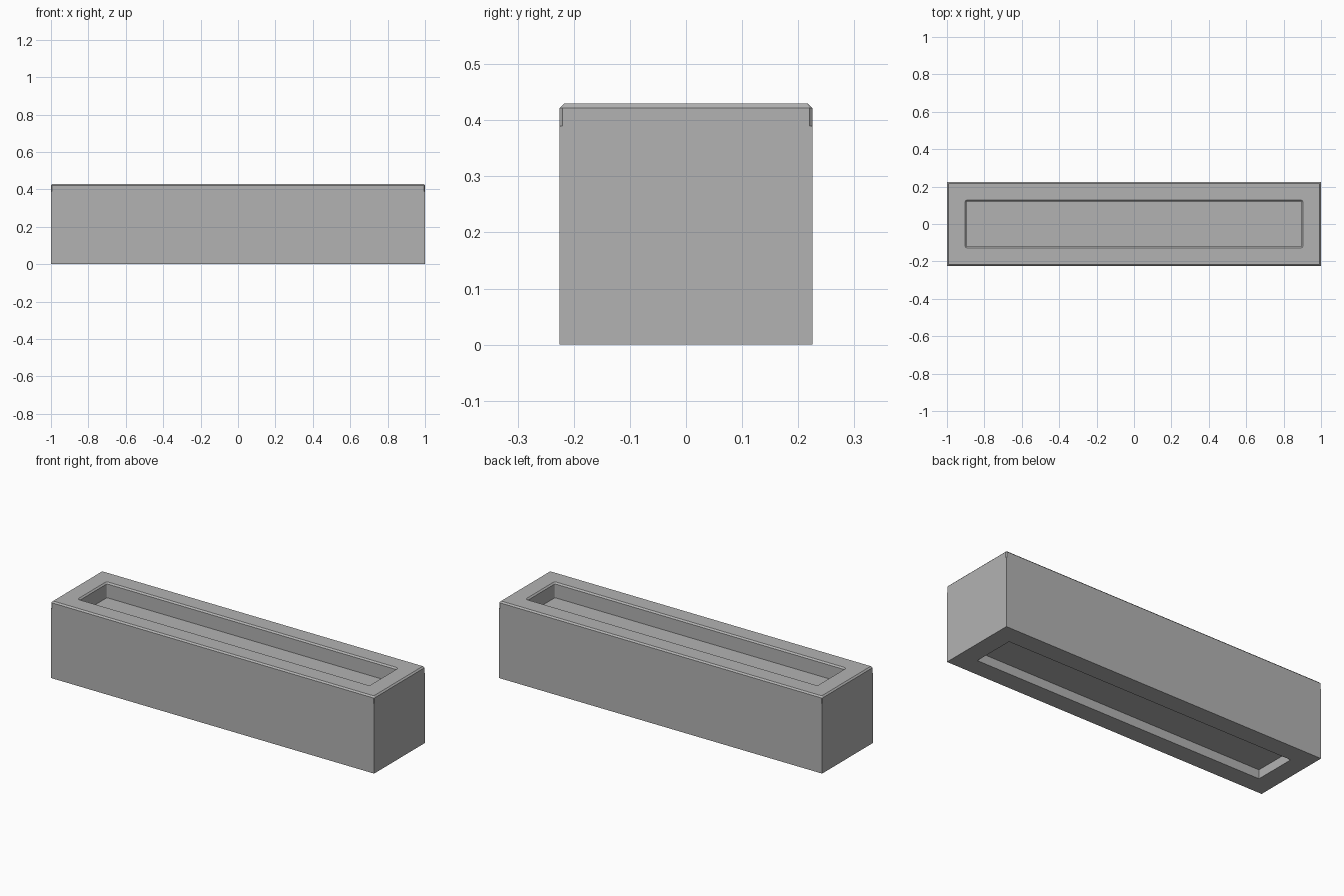
import bpy, bmesh, math

cube = bpy.data.objects.get("Cube")
if cube:
    bpy.data.objects.remove(cube, do_unlink=True)

STEPS = 4  # segments in each corner


def material(name, rgb):
    mat = bpy.data.materials.new(name)
    mat.use_nodes = True
    mat.diffuse_color = (*rgb, 1)
    mat.node_tree.nodes["Principled BSDF"].inputs["Base Color"].default_value = (*rgb, 1)
    return mat


def ring(bm, hx, hy, z, size=0, rounded=False):
    """Rectangular ring whose corners are sharp, cut off or rounded."""
    verts = []
    for sx, sy in ((1, 1), (-1, 1), (-1, -1), (1, -1)):
        corner = []
        for i in range(STEPS + 1):
            t = i / STEPS
            if rounded:
                a = t * math.pi / 2
                dx, dy = 1 - math.cos(a), 1 - math.sin(a)
            else:
                dx, dy = t, 1 - t
            corner.append(bm.verts.new((sx * (hx - size * dx), sy * (hy - size * dy), z)))
        verts += corner if sx * sy > 0 else corner[::-1]
    return verts


def loft(name, levels, mat):
    bm = bmesh.new()
    rings = [ring(bm, *level) for level in levels]
    for low, high in zip(rings, rings[1:]):
        for i in range(len(low)):
            j = (i + 1) % len(low)
            bm.faces.new((low[i], low[j], high[j], high[i]))
    bm.faces.new(rings[0])
    bm.faces.new(rings[-1])
    bmesh.ops.remove_doubles(bm, verts=bm.verts, dist=0.00005)
    bmesh.ops.dissolve_degenerate(bm, edges=bm.edges, dist=0.00005)
    bmesh.ops.recalc_face_normals(bm, faces=bm.faces)
    mesh = bpy.data.meshes.new(name)
    bm.to_mesh(mesh)
    bm.free()
    mesh.materials.append(mat)
    obj = bpy.data.objects.new(name, mesh)
    bpy.context.collection.objects.link(obj)
    return obj


grey = material("plain grey", (0.45, 0.45, 0.45))

# One closed shell, from the recess underneath, around the outside, into the top pocket
loft("trough_block", [
    (0.895, 0.12, 0.05),
    (0.895, 0.12, 0),
    (1, 0.225, 0),
    (1, 0.225, 0.39),
    # clipped upper corners and bevelled top edge
    (1, 0.225, 0.39, 0.005),
    (1, 0.225, 0.422, 0.005),
    (0.992, 0.217, 0.43, 0.002),
    # bevelled pocket rim, walls and floor
    (0.904, 0.129, 0.43, 0.014, True),
    (0.896, 0.121, 0.422, 0.006, True),
    (0.896, 0.121, 0.345, 0.006, True),
], grey)
